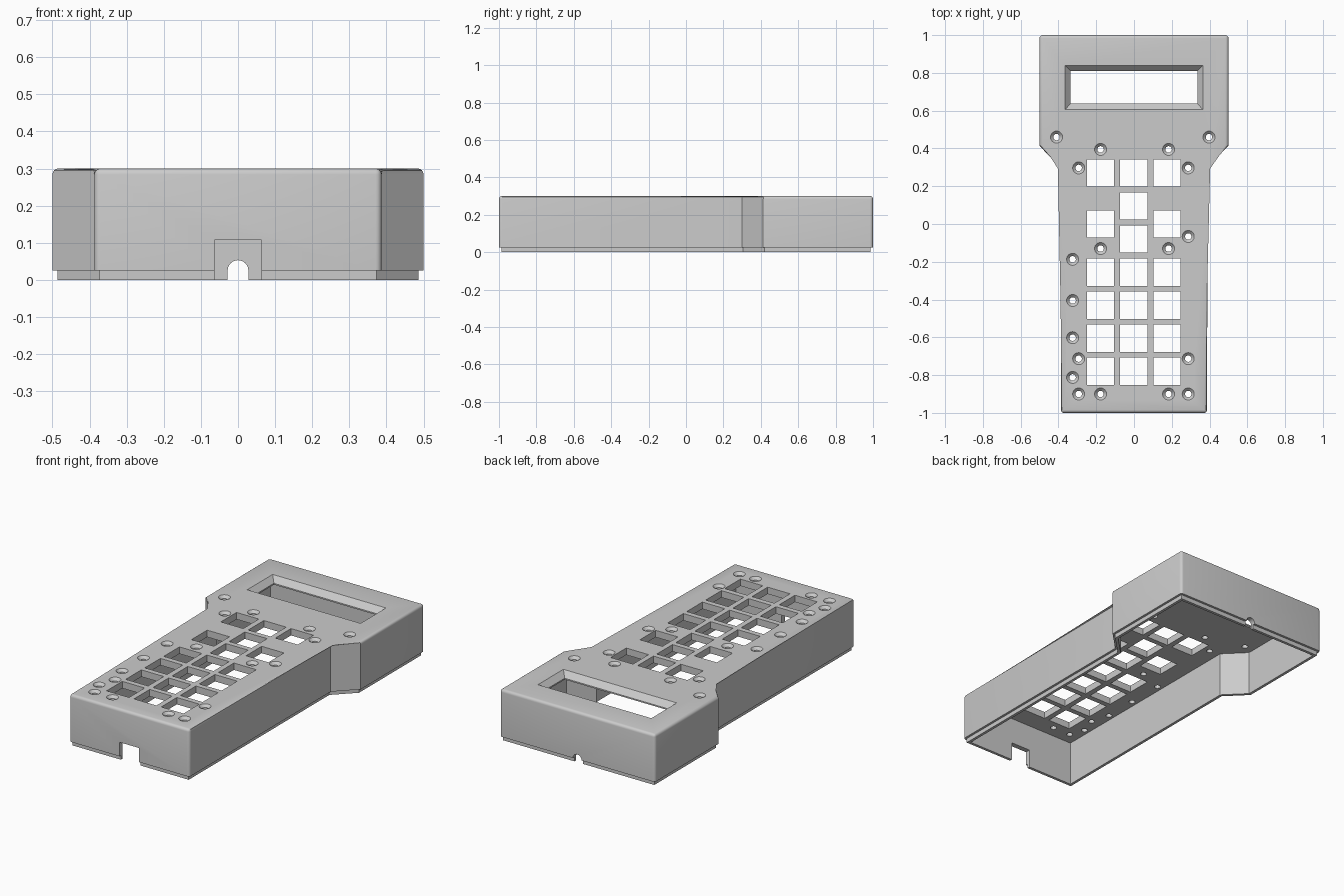
import bpy, bmesh, math

if "Cube" in bpy.data.objects:
    bpy.data.objects.remove(bpy.data.objects["Cube"], do_unlink=True)

TOP, WALL, PLATE, STEP = 0.3, 0.03, 0.04, 0.025


def outline(d, z):
    """Case outline, inset by d, at height z."""
    k = d * (math.sqrt(2) - 1)
    half = [(0.387 - d, d - 1), (0.387 - d, 0.3 + k), (0.5 - d, 0.413 + k), (0.5 - d, 1 - d)]
    return [(x, y, z) for x, y in half] + [(-x, y, z) for x, y in reversed(half)]


def rect(cx, cy, hx, hy, z):
    return [(cx + sx * hx, cy + sy * hy, z) for sx, sy in ((-1, -1), (1, -1), (1, 1), (-1, 1))]


def circle(cx, cy, r, z, n=24):
    return [(cx + r * math.cos(2 * math.pi * i / n), cy + r * math.sin(2 * math.pi * i / n), z)
            for i in range(n)]


def loft(bm, rings):
    """Closed solid through a stack of matching rings."""
    rows = [[bm.verts.new(p) for p in ring] for ring in rings]
    n = len(rows[0])
    for a, b in zip(rows, rows[1:]):
        for i in range(n):
            bm.faces.new((a[i], a[(i + 1) % n], b[(i + 1) % n], b[i]))
    bm.faces.new(rows[0][::-1])
    bm.faces.new(rows[-1])


def make_object(name, bm):
    bmesh.ops.recalc_face_normals(bm, faces=bm.faces)
    mesh = bpy.data.meshes.new(name)
    bm.to_mesh(mesh)
    bm.free()
    ob = bpy.data.objects.new(name, mesh)
    bpy.context.collection.objects.link(ob)
    return ob


# Outer body with a stepped lip, rounded along the top rim and the end corners
bm = bmesh.new()
loft(bm, [outline(0.0135, 0), outline(0.0135, STEP), outline(0, STEP), outline(0, TOP)])
rounded = []
for e in bm.edges:
    a, b = (v.co for v in e.verts)
    on_rim = min(a.z, b.z) > TOP - 0.001
    end_corner = abs(a.z - b.z) > 0.1 and abs(a.y) > 0.9
    if on_rim or end_corner:
        rounded.append(e)
bmesh.ops.bevel(bm, geom=rounded, offset=0.016, segments=4, profile=0.5, affect='EDGES')
case = make_object("case_shell", bm)

# Hollow interior, open underneath
bm = bmesh.new()
loft(bm, [outline(WALL, -0.1), outline(WALL, TOP - PLATE)])
cavity = make_object("cavity_cutter", bm)

# Display window, key openings and countersunk screw holes
bm = bmesh.new()
loft(bm, [rect(0, 0.723, hx, hy, z) for hx, hy, z in
          ((0.335, 0.086, 0.2), (0.335, 0.086, 0.268), (0.365, 0.117, TOP), (0.375, 0.127, 0.311))])
outer_rows = [0.27, 0, -0.255, -0.43, -0.605, -0.78]
middle_rows = [0.27 - 0.175 * i for i in range(7)]
for x, rows in ((-0.177, outer_rows), (-0.001, middle_rows), (0.174, outer_rows)):
    for y in rows:
        loft(bm, [rect(x, y, 0.072, 0.072, z) for z in (0.2, 0.4)])

screw_columns = {
    -0.41: [0.46], 0.397: [0.46],
    -0.325: [-0.187, -0.405, -0.602, -0.812],
    -0.293: [0.297, -0.713, -0.9], 0.287: [0.297, -0.066, -0.713, -0.9],
    -0.177: [0.395, -0.13, -0.9], 0.183: [0.395, -0.13, -0.9],
}
for x, ys in screw_columns.items():
    for y in ys:
        loft(bm, [circle(x, y, r, z) for r, z in
                  ((0.017, 0.2), (0.017, 0.285), (0.032, TOP), (0.042, 0.31))])
openings = make_object("openings_cutter", bm)

# Front cable notch and rear arched port
bm = bmesh.new()
notch = [(-0.063, -0.1), (0.063, -0.1), (0.063, 0.107), (-0.063, 0.107)]
arch = [(-0.028, -0.1), (0.028, -0.1)]
for i in range(13):
    t = math.pi * i / 12
    arch.append((0.028 * math.cos(t), 0.025 + 0.028 * math.sin(t)))
for profile, y0, y1 in ((notch, -1.1, -0.9), (arch, 0.9, 1.1)):
    loft(bm, [[(x, y, z) for x, z in profile] for y in (y0, y1)])
ports = make_object("ports_cutter", bm)

# Cut everything out of the shell
bpy.context.view_layer.objects.active = case
case.select_set(True)
for cutter in (cavity, openings, ports):
    cutter.hide_render = True
    mod = case.modifiers.new(cutter.name, 'BOOLEAN')
    mod.operation, mod.solver, mod.object = 'DIFFERENCE', 'EXACT', cutter
    bpy.ops.object.modifier_apply(modifier=mod.name)
    bpy.data.objects.remove(cutter, do_unlink=True)
bpy.ops.object.shade_smooth_by_angle(angle=math.radians(30))

# Plain grey plastic
mat = bpy.data.materials.new("grey_plastic")
mat.use_nodes = True
grey = (0.6, 0.6, 0.6, 1)
mat.diffuse_color = grey
mat.node_tree.nodes["Principled BSDF"].inputs["Base Color"].default_value = grey
case.data.materials.clear()
case.data.materials.append(mat)
